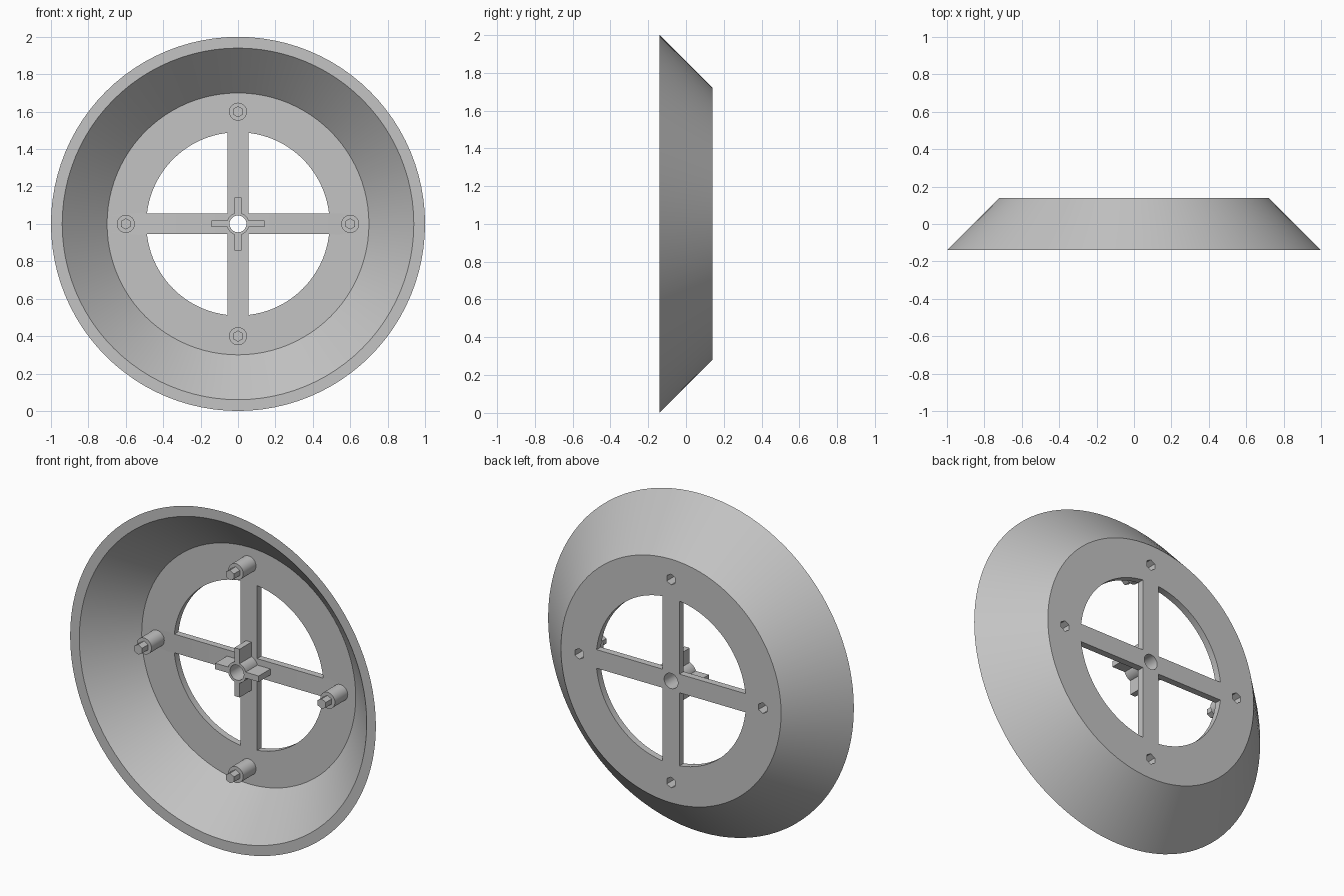
import bpy, bmesh, math
from mathutils import Matrix

if "Cube" in bpy.data.objects:
    bpy.data.objects.remove(bpy.data.objects["Cube"], do_unlink=True)

FRONT, BACK, WEB = -0.14, 0.14, 0.10   # rim plane, back plane, web front face
CENTRE_Z = 1.0
SEGMENTS = 96

grey = bpy.data.materials.new("plain_grey")
grey.use_nodes = True
colour = (0.55, 0.55, 0.55, 1)
grey.diffuse_color = colour
grey.node_tree.nodes["Principled BSDF"].inputs["Base Color"].default_value = colour


def make(name, bm):
    bmesh.ops.recalc_face_normals(bm, faces=bm.faces)
    mesh = bpy.data.meshes.new(name)
    bm.to_mesh(mesh)
    bm.free()
    obj = bpy.data.objects.new(name, mesh)
    bpy.context.collection.objects.link(obj)
    return obj


def prism(name, radius, y0, y1, x=0, z=0, sides=32):
    bm = bmesh.new()
    place = Matrix.Translation((x, (y0 + y1) / 2, CENTRE_Z + z)) @ Matrix.Rotation(math.pi / 2, 4, 'X')
    bmesh.ops.create_cone(bm, cap_ends=True, segments=sides, radius1=radius,
                          radius2=radius, depth=y1 - y0, matrix=place)
    return make(name, bm)


def box(name, width, height, y0, y1):
    bm = bmesh.new()
    place = Matrix.Translation((0, (y0 + y1) / 2, CENTRE_Z)) @ Matrix.Diagonal((width, y1 - y0, height, 1))
    bmesh.ops.create_cube(bm, size=1, matrix=place)
    return make(name, bm)


def lathe(name, profile):
    """Closed (radius, y) profile turned about the y axis."""
    bm = bmesh.new()
    rings = []
    for i in range(SEGMENTS):
        a = 2 * math.pi * i / SEGMENTS
        rings.append([bm.verts.new((r * math.sin(a), y, CENTRE_Z + r * math.cos(a))) for r, y in profile])
    n = len(profile)
    for i in range(SEGMENTS):
        p, q = rings[i], rings[(i + 1) % SEGMENTS]
        for j in range(n):
            k = (j + 1) % n
            bm.faces.new((p[j], p[k], q[k], q[j]))
    return make(name, bm)


def combine(target, tool, operation, keep=False):
    mod = target.modifiers.new(operation.lower(), 'BOOLEAN')
    mod.operation, mod.solver, mod.object = operation, 'EXACT', tool
    bpy.context.view_layer.objects.active = target
    bpy.ops.object.modifier_apply(modifier=mod.name)
    if not keep:
        bpy.data.objects.remove(tool, do_unlink=True)


# Flared dish with an open web
dish = lathe("flared_dish", [(1, FRONT), (0.94, FRONT), (0.70, WEB),
                             (0.49, WEB), (0.49, BACK), (0.72, BACK)])

# Cross spokes
for width, height in ((1.08, 0.11), (0.11, 1.08)):
    combine(dish, box("spoke", width, height, WEB, BACK), 'UNION')

# Hub collar with four short fins
HUB_FRONT = WEB - 0.11
hub = prism("hub_collar", 0.06, HUB_FRONT, WEB)
for width, height in ((0.285, 0.035), (0.035, 0.285)):
    combine(hub, box("fin", width, height, HUB_FRONT, WEB), 'UNION')

# Axle bore through hub and spokes
bore = prism("bore_cutter", 0.045, -0.3, 0.3)
combine(dish, bore, 'DIFFERENCE', keep=True)
combine(hub, bore, 'DIFFERENCE')

# Four pegs with hexagonal tips, and matching sockets at the back
parts = [dish, hub]
for side, x, z in (("left", 0.6, 0), ("right", -0.6, 0), ("top", 0, 0.6), ("bottom", 0, -0.6)):
    peg = prism(side + "_peg", 0.048, WEB - 0.12, WEB, x, z)
    combine(peg, prism("tip", 0.03, WEB - 0.175, WEB - 0.10, x, z, sides=6), 'UNION')
    socket = prism("socket_cutter", 0.032, 0.06, 0.2, x, z, sides=6)
    combine(dish, socket, 'DIFFERENCE', keep=True)
    combine(peg, socket, 'DIFFERENCE')
    parts.append(peg)

# Finish: one colour, crisp edges
bpy.ops.object.select_all(action='DESELECT')
for part in parts:
    part.data.materials.clear()
    part.data.materials.append(grey)
    for face in part.data.polygons:
        face.material_index = 0
    part.select_set(True)
bpy.context.view_layer.objects.active = dish
bpy.ops.object.shade_smooth_by_angle(angle=math.radians(25))
